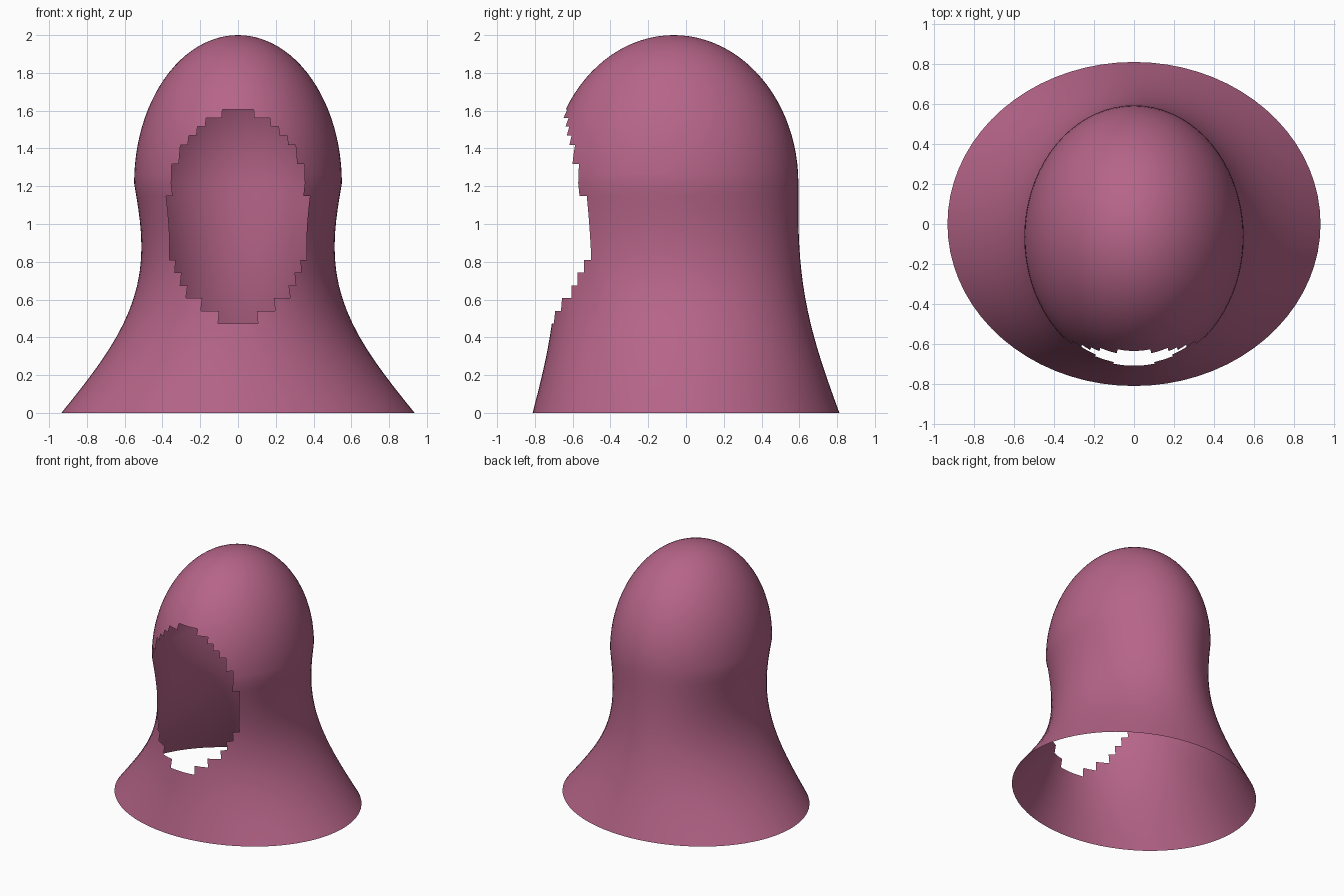
import bpy, bmesh
from math import sin, cos, pi

if "Cube" in bpy.data.objects:
    bpy.data.objects.remove(bpy.data.objects["Cube"])

SEG, NECK, DOME = 72, 18, 24      # columns, rows below and above the brow
BROW, TOP = 1.215, 2.0
HEAD_X, HEAD_Y, HEAD_C = 0.55, 0.66, -0.065


def ring_shape(i):
    """Half widths, y centre and height of ring i."""
    if i <= NECK:
        t = i / NECK
        pinch = sin(pi * t)
        rx = 0.935 + (HEAD_X - 0.935) * t - 0.19 * pinch
        ry = 0.812 + (HEAD_Y - 0.812) * t - 0.072 * pinch
        return rx, ry, HEAD_C * t, BROW * t
    a = (i - NECK) / DOME * pi / 2
    return HEAD_X * cos(a), HEAD_Y * cos(a), HEAD_C, BROW + (TOP - BROW) * sin(a)


# Hood shell: stacked elliptical rings closed by a crown point
bm = bmesh.new()
rings = []
for i in range(NECK + DOME):
    rx, ry, cy, z = ring_shape(i)
    rings.append([bm.verts.new((rx * sin(2 * pi * k / SEG), cy - ry * cos(2 * pi * k / SEG), z))
                  for k in range(SEG)])
crown = bm.verts.new((0, HEAD_C, TOP))
for k in range(SEG):
    n = (k + 1) % SEG
    for lo, hi in zip(rings, rings[1:]):
        bm.faces.new((lo[k], lo[n], hi[n], hi[k]))
    bm.faces.new((rings[-1][k], rings[-1][n], crown))

# Face opening: remove the front faces inside an oval
opening = []
for f in bm.faces:
    c = f.calc_center_median()
    if c.y < 0 and (c.x / 0.379) ** 2 + ((c.z - 1.04) / 0.565) ** 2 < 1:
        opening.append(f)
bmesh.ops.delete(bm, geom=opening, context='FACES')
for f in bm.faces:
    f.smooth = True

mesh = bpy.data.meshes.new("hood")
bm.to_mesh(mesh)
bm.free()
hood = bpy.data.objects.new("hood", mesh)
bpy.context.collection.objects.link(hood)

# Rose cloth
cloth = bpy.data.materials.new("rose_cloth")
cloth.diffuse_color = (0.47, 0.13, 0.25, 1)
cloth.use_nodes = True
cloth.node_tree.nodes["Principled BSDF"].inputs["Base Color"].default_value = cloth.diffuse_color
mesh.materials.append(cloth)
